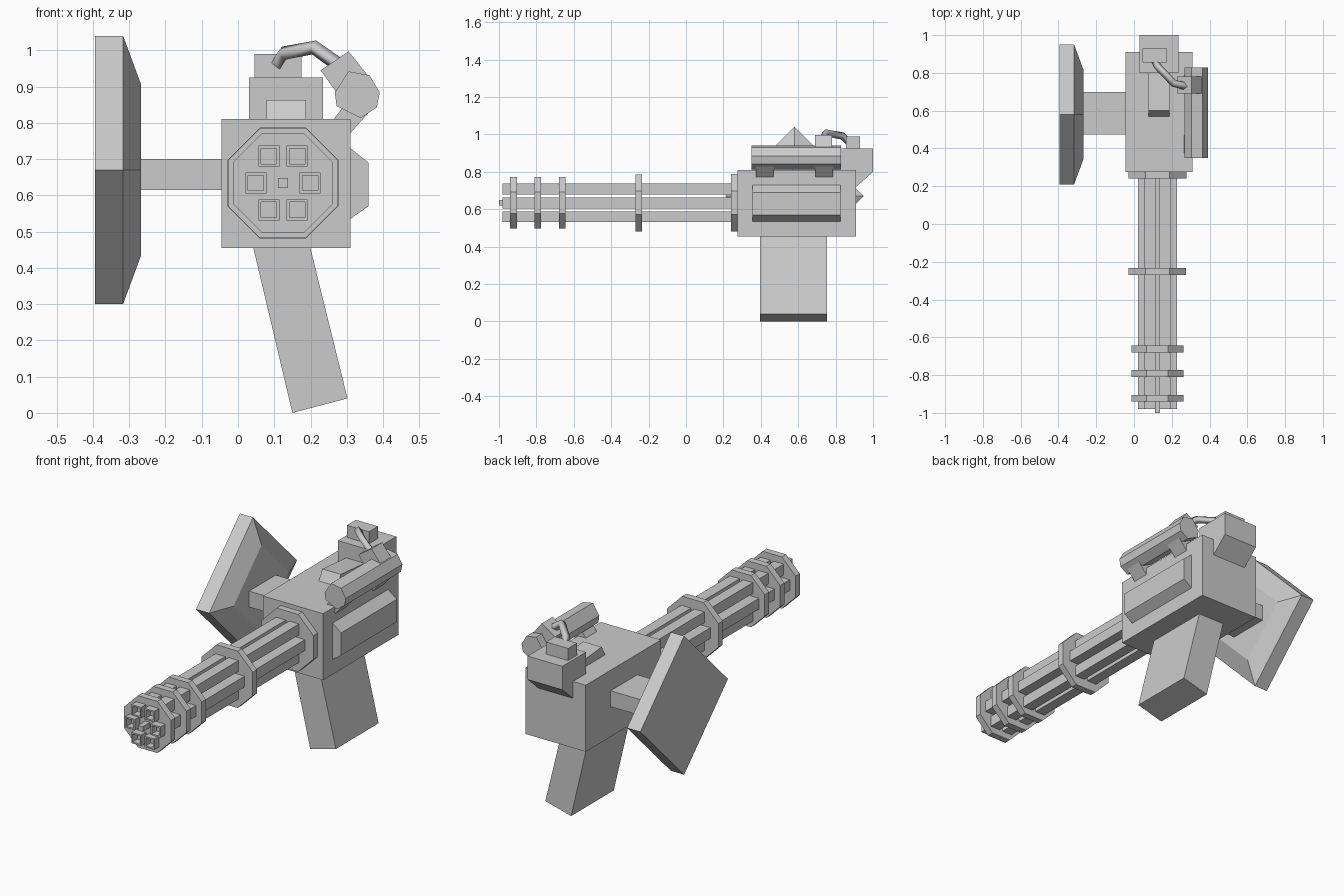
import bpy
import bmesh
from math import cos, sin, pi

if "Cube" in bpy.data.objects:
    bpy.data.objects.remove(bpy.data.objects["Cube"], do_unlink=True)

grey = bpy.data.materials.new("plain_grey")
grey.use_nodes = True
grey.diffuse_color = (0.6, 0.6, 0.6, 1)
grey.node_tree.nodes["Principled BSDF"].inputs["Base Color"].default_value = grey.diffuse_color


def loft(name, rings, bore=0):
    """Skin matching point rings; optionally bore a square hole in the first cap."""
    bm = bmesh.new()
    loops = [[bm.verts.new(p) for p in ring] for ring in rings]
    first = bm.faces.new(loops[0])
    bm.faces.new(loops[-1])
    n = len(loops[0])
    for a, b in zip(loops, loops[1:]):
        for i in range(n):
            bm.faces.new((a[i], a[(i + 1) % n], b[(i + 1) % n], b[i]))
    bmesh.ops.recalc_face_normals(bm, faces=bm.faces)
    if bore:
        inward = -first.normal.copy()
        bmesh.ops.inset_region(bm, faces=[first], thickness=bore)
        hole = bmesh.ops.extrude_discrete_faces(bm, faces=[first])["faces"][0]
        bmesh.ops.translate(bm, verts=hole.verts, vec=inward * 0.04)
    mesh = bpy.data.meshes.new(name)
    bm.to_mesh(mesh)
    bm.free()
    mesh.materials.append(grey)
    obj = bpy.data.objects.new(name, mesh)
    bpy.context.collection.objects.link(obj)
    return obj


def prism_y(name, profile, y0, y1, bore=0):
    return loft(name, [[(x, y, z) for x, z in profile] for y in (y0, y1)], bore)


def prism_x(name, profile, x0, x1):
    return loft(name, [[(x, y, z) for y, z in profile] for x in (x0, x1)])


def rect(a0, a1, b0, b1):
    return [(a0, b0), (a1, b0), (a1, b1), (a0, b1)]


# Main housing, magazine and bevelled side panel
prism_y("housing", rect(-0.045, 0.31, 0.455, 0.81), 0.275, 0.91)
prism_y("magazine", [(0.15, 0), (0.302, 0.04), (0.191, 0.49), (0.034, 0.49)], 0.395, 0.755)
prism_y("side_panel", [(0.3, 0.735), (0.31, 0.73), (0.36, 0.69), (0.36, 0.57),
                       (0.31, 0.535), (0.3, 0.53)], 0.355, 0.825)

# Diamond shield with chamfered inner side, and its arm
def diamond(x, r):
    return [(x, 0.58 + r * cos(i * pi / 2), 0.67 + r * sin(i * pi / 2)) for i in range(4)]

loft("shield", [diamond(-0.395, 0.37), diamond(-0.317, 0.37), diamond(-0.267, 0.235)])
prism_y("shield_arm", rect(-0.27, -0.04, 0.615, 0.7), 0.475, 0.7)

# Rear block, cap and front wedge on the top
prism_x("rear_block", [(0.8, 0.8), (0.8, 0.925), (1, 0.925), (1, 0.8), (0.91, 0.72), (0.88, 0.72)],
        0.03, 0.235)
prism_y("rear_cap", rect(0.045, 0.175, 0.92, 0.99), 0.855, 0.93)
prism_x("top_wedge", [(0.57, 0.8), (0.57, 0.81), (0.6, 0.863), (0.81, 0.845), (0.81, 0.8)],
        0.078, 0.187)

# Scope tube with two brackets and a cable socket
prism_y("scope_tube", [(0.267, 0.884), (0.305, 0.942), (0.363, 0.931), (0.391, 0.884),
                       (0.383, 0.843), (0.338, 0.813), (0.272, 0.846)], 0.35, 0.828)
for i, y in enumerate((0.375, 0.693)):
    prism_y(f"scope_bracket_{i + 1}", [(0.3, 0.76), (0.36, 0.828), (0.31, 0.87), (0.26, 0.805)],
            y, y + 0.093)
prism_y("cable_socket", [(0.228, 0.945), (0.305, 0.997), (0.363, 0.925), (0.285, 0.865)], 0.69, 0.78)

# Cable from the cap to the scope
curve = bpy.data.curves.new("cable", "CURVE")
curve.dimensions = "3D"
curve.bevel_depth = 0.02
curve.bevel_resolution = 0
curve.use_fill_caps = True
path = [(0.105, 0.875, 0.955), (0.125, 0.835, 0.992), (0.21, 0.745, 1.008), (0.27, 0.73, 0.965)]
spline = curve.splines.new("POLY")
spline.points.add(len(path) - 1)
for point, co in zip(spline.points, path):
    point.co = (*co, 1)
curve.materials.append(grey)
bpy.context.collection.objects.link(bpy.data.objects.new("cable", curve))

# Six bored square barrels around a spindle
CX, CZ = 0.124, 0.634
for i, (dx, dz) in enumerate([(-0.039, 0.074), (0.039, 0.074), (-0.075, 0), (0.075, 0),
                              (-0.039, -0.074), (0.039, -0.074)]):
    x, z = CX + dx, CZ + dz
    prism_y(f"barrel_{i + 1}", rect(x - 0.029, x + 0.029, z - 0.029, z + 0.029), -0.98, 0.29, 0.011)
prism_y("spindle", rect(CX - 0.014, CX + 0.014, CZ - 0.014, CZ + 0.014), -1, 0.29)

# Octagonal barrel clamps
for i, (y, flat) in enumerate([(0.24, 0.153), (-0.27, 0.152), (-0.68, 0.138),
                               (-0.81, 0.138), (-0.94, 0.138)]):
    r = flat / cos(pi / 8)
    octagon = [(CX + r * cos((k + 0.5) * pi / 4), CZ + r * sin((k + 0.5) * pi / 4)) for k in range(8)]
    prism_y(f"barrel_clamp_{i + 1}", octagon, y, y + 0.036)
